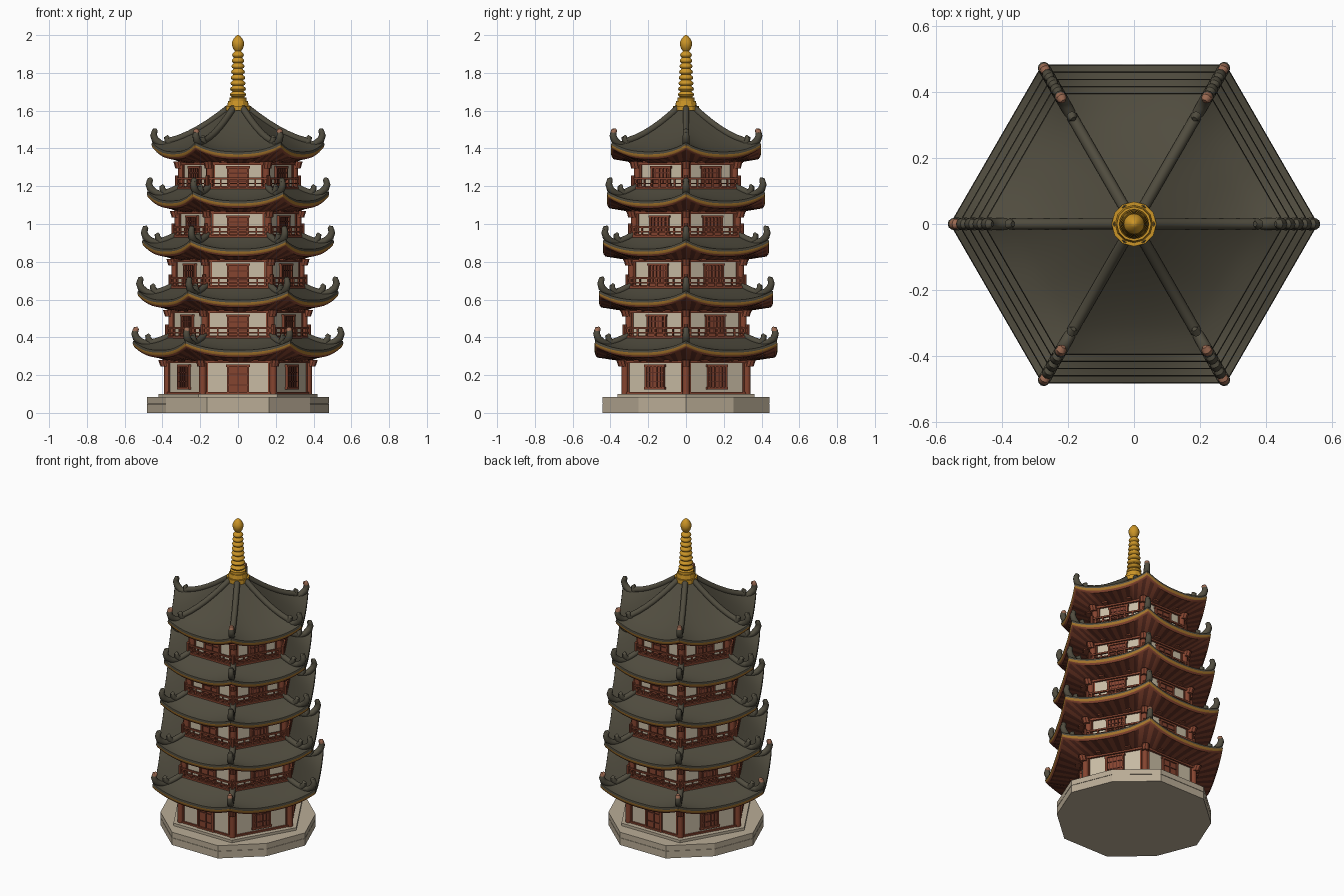
import bpy, bmesh, math
from mathutils import Vector, Matrix

if "Cube" in bpy.data.objects:
    bpy.data.objects.remove(bpy.data.objects["Cube"])

def material(name, rgb):
    m = bpy.data.materials.new(name)
    m.diffuse_color = (*rgb, 1)
    m.use_nodes = True
    m.node_tree.nodes["Principled BSDF"].inputs["Base Color"].default_value = m.diffuse_color
    return m

ROOF = material("roof_tile", (.080, .072, .049))
RED = material("red_wood", (.235, .058, .029))
DARK = material("dark_red_wood", (.12, .030, .018))
CREAM = material("cream_plaster", (.58, .50, .37))
STONE = material("pale_stone", (.49, .415, .305))
GOLD = material("gold", (.60, .30, .02))
TRIM = material("eave_ochre", (.38, .175, .025))
TERRA = material("terracotta", (.33, .145, .085))

def finish(name, bm, mats, smooth=0):
    bmesh.ops.recalc_face_normals(bm, faces=bm.faces)
    me = bpy.data.meshes.new(name)
    bm.to_mesh(me)
    bm.free()
    for m in mats:
        me.materials.append(m)
    ob = bpy.data.objects.new(name, me)
    bpy.context.collection.objects.link(ob)
    if smooth:
        bpy.context.view_layer.objects.active = ob
        ob.select_set(True)
        bpy.ops.object.shade_smooth_by_angle(angle=math.radians(smooth))
        ob.select_set(False)
    return ob

def prism(bm, pts, z0, z1, grow=1.0):
    """Vertical prism over a plan outline."""
    lo = [bm.verts.new((x, y, z0)) for x, y in pts]
    hi = [bm.verts.new((x * grow, y * grow, z1)) for x, y in pts]
    n = len(pts)
    bm.faces.new(lo[::-1])
    bm.faces.new(hi)
    for i in range(n):
        bm.faces.new((lo[i], lo[(i + 1) % n], hi[(i + 1) % n], hi[i]))

def ring_pts(r, n=6, off=0, c=(0, 0)):
    return [(c[0] + r * math.cos(off + i * math.tau / n),
             c[1] + r * math.sin(off + i * math.tau / n)) for i in range(n)]

def face_box(bm, i, apo, x, z, w, h, d, mat=0):
    """Box on side i of the hexagon, x along the side, z its middle height."""
    a = math.radians(30 + 60 * i)
    m = (Matrix.Rotation(a, 4, 'Z') @ Matrix.Translation((apo, x, z))
         @ Matrix.Diagonal((d, w, h, 1)))
    res = bmesh.ops.create_cube(bm, size=1, matrix=m)
    for f in {f for v in res["verts"] for f in v.link_faces}:
        f.material_index = mat

def tube(bm, path, ang, n=10, mat=0):
    """Round tube along (radius, z, thickness) points in the plane at angle ang."""
    c, s = math.cos(ang), math.sin(ang)
    rings = []
    for k, (r, z, t) in enumerate(path):
        a, b = path[max(k - 1, 0)], path[min(k + 1, len(path) - 1)]
        d = Vector((b[0] - a[0], b[1] - a[1])).normalized()
        ring = []
        for j in range(n):
            q = j * math.tau / n
            rr, zz = r - d.y * t * math.cos(q), z + d.x * t * math.cos(q)
            w = t * math.sin(q)
            ring.append(bm.verts.new((rr * c - w * s, rr * s + w * c, zz)))
        rings.append(ring)
    fs = [bm.faces.new(rings[0]), bm.faces.new(rings[-1][::-1])]
    for p, q in zip(rings, rings[1:]):
        fs += [bm.faces.new((p[j], p[(j + 1) % n], q[(j + 1) % n], q[j])) for j in range(n)]
    for f in fs:
        f.material_index = mat

# stone base: ten-sided platform with one joint line, plus hexagonal plinth
deca = [(.483, 0), (.382, .252), (.165, .443), (-.165, .443), (-.382, .252),
        (-.483, 0), (-.382, -.252), (-.165, -.443), (.165, -.443), (.382, -.252)]
bm = bmesh.new()
prism(bm, deca, 0, .046)
prism(bm, [(x * .993, y * .993) for x, y in deca], .046, .049)
prism(bm, deca, .049, .083)
prism(bm, ring_pts(.42), .083, .10)
finish("stone_base", bm, [STONE])

EAVE = [.305, .57, .84, 1.095, 1.355]      # eave height at mid side
TIP = [.555, .53, .505, .48, .455]         # corner radius of each roof
BODY = [.385, .362, .345, .328, .31]       # corner radius of each storey
LIFT, NU = .05, 16

def roof(n):
    e, tip, body = EAVE[n], TIP[n], BODY[n]
    top = n == 4
    r_in, z_in = (.05, 1.612) if top else (BODY[n + 1] - .01, e + .105)
    power = 1.4 if top else 1.35
    def surf(r):                            # concave tile slope
        t = (r - r_in) / (tip - r_in)
        return e + .027 + (z_in - e - .027) * (1 - t) ** power
    def lift(r):
        return LIFT * max(0, (r - r_in) / (tip - r_in)) ** 2.5
    # closed section: slope, eave strip, soffit
    sec = [r_in + (tip - r_in) * k / 8 for k in range(9)]
    sec = [(r, surf(r), lift(r)) for r in sec]
    sec += [(tip + .003, e + .014, LIFT), (tip - .002, e - .001, LIFT),
            (tip - .012, e - .012, LIFT), (body - .02, e - .035, 0)]
    bm = bmesh.new()
    for i in range(6):
        a = Vector((math.cos(math.radians(60 * i)), math.sin(math.radians(60 * i)), 0))
        b = Vector((math.cos(math.radians(60 * i + 60)), math.sin(math.radians(60 * i + 60)), 0))
        cols = []
        for j in range(NU + 1):
            u = j / NU
            p = a.lerp(b, u)
            cols.append([bm.verts.new((p.x * r, p.y * r, z + l * abs(2 * u - 1) ** 2.5))
                         for r, z, l in sec])
        for j in range(NU):
            for k in range(len(sec) - 1):
                f = bm.faces.new((cols[j][k], cols[j][k + 1], cols[j + 1][k + 1], cols[j + 1][k]))
                f.material_index = 0 if k < 9 else 1 if k == 9 else 2 if k == 10 else 2 + j % 2
    bmesh.ops.remove_doubles(bm, verts=bm.verts, dist=1e-4)
    finish(f"roof_{n + 1}", bm, [ROOF, TRIM, RED, DARK], 35)

    # hip ridges, upturned horns and small inner horns
    bm = bmesh.new()
    zc = e + .025 + LIFT
    end = tip - .09
    hip = [r_in + (end - r_in) * k / 6 for k in range(7)]
    for i in range(6):
        g = math.radians(60 * i)
        # clay tips only on the lowest and highest roofs
        clay = 1 if (n == 0 and i != 0) or (top and i % 3) else 0
        tube(bm, [(r, surf(r) + lift(r) + .002, .018) for r in hip], g)
        tube(bm, [(end - .02, zc - .022, .016), (tip - .045, zc - .006, .019),
                  (tip - .017, zc + .016, .020), (tip - .008, zc + .040, .018),
                  (tip - .012, zc + .054, .016)], g)
        tube(bm, [(tip - .010, zc + .050, .016), (tip - .016, zc + .064, .016),
                  (tip - .026, zc + .070, .008)], g, mat=clay)
        tube(bm, [(tip - .105, zc - .014, .018), (tip - .082, zc + .008, .018),
                  (tip - .078, zc + .026, .015), (tip - .088, zc + .036, .008)], g)
    finish(f"roof_ridges_{n + 1}", bm, [ROOF, TERRA], 40)

def storey(n):
    z0 = .10 if n == 0 else EAVE[n - 1] + .095
    z1 = EAVE[n] - .005
    r = BODY[n] - .012
    apo, side = r * math.cos(math.pi / 6), r
    h = z1 - z0
    bm = bmesh.new()
    prism(bm, ring_pts(r), z0 - .01, z1)
    finish(f"walls_{n + 1}", bm, [CREAM])

    # corner columns with bracket heads
    bm = bmesh.new()
    for x, y in ring_pts(r):
        prism(bm, ring_pts(.019, 10, c=(x, y)), z0, z1)
        k = 1.04
        prism(bm, ring_pts(.022, 8, c=(x * k, y * k)), z1 - .055, z1 - .02, 1.03)
    # beams, sill and panel posts
    for i in range(6):
        face_box(bm, i, apo, 0, z1 - .022, side, .03, .026)
        face_box(bm, i, apo, 0, z0 + .005, side, .012, .022)
        for s in (-1, 1):
            face_box(bm, i, apo, s * (side / 2 - .024), z0 + h / 2, .008, h, .012)
            face_box(bm, i, apo + .02, s * side * .25, z1 - .012, .03, .03, .05)
    finish(f"timber_frame_{n + 1}", bm, [RED], 40)

    # doors on front and back, lattice windows on the other sides
    bm = bmesh.new()
    for i in range(6):
        door = i in (1, 4)
        w = .106
        lo = z0 + (.005 if door else .03 if n == 0 else .015)
        hi = z1 - .05
        zc, hh = (lo + hi) / 2, hi - lo
        face_box(bm, i, apo, 0, zc, w, hh, .012)
        for s in (-1, 1):
            face_box(bm, i, apo, s * w / 2, zc, .011, hh, .03)
            face_box(bm, i, apo, 0, zc + s * hh / 2, w + .02, .012, .03)
        for x in (0,) if door else (-.033, -.011, .011, .033):
            face_box(bm, i, apo + .006, x, zc, .007, hh, .008, 1)
        for q in (-.2, .2):
            face_box(bm, i, apo + .006, 0, zc + q * hh, w, .006, .008, 1)
    finish(f"doors_and_windows_{n + 1}", bm, [RED, DARK])

    # balcony rail on upper storeys
    if n:
        bm = bmesh.new()
        rr = BODY[n] + .014
        ra = rr * math.cos(math.pi / 6)
        face_z = z0 - .012
        for i in range(6):
            for dz, t in ((.012, .012), (.036, .007), (.062, .01)):
                face_box(bm, i, ra, 0, face_z + dz, rr + .012, t, .01)
            for j in range(-3, 4):
                face_box(bm, i, ra, j * rr / 7, face_z + .034, .008, .056, .008)
        for x, y in ring_pts(rr):
            prism(bm, ring_pts(.010, 8, c=(x, y)), face_z - .01, face_z + .08)
        finish(f"balcony_rail_{n + 1}", bm, [RED])

for n in range(5):
    roof(n)
    storey(n)

# gilded spire: stepped foot, tapering rings, onion finial
bm = bmesh.new()
prism(bm, ring_pts(.068, 12), 1.600, 1.626)
prism(bm, ring_pts(.057, 12), 1.626, 1.652, .92)
finish("spire_foot", bm, [GOLD])
prof = [(.046, 1.65), (.046, 1.668)]
for k in range(8):
    z, r = 1.672 + k * .03, .044 - k * .0018
    prof += [(r * .7, z), (r * .92, z + .006), (r, z + .013), (r * .92, z + .020), (r * .7, z + .026)]
prof += [(.016, 1.915), (.026, 1.928), (.032, 1.948), (.031, 1.966), (.021, 1.984),
         (.011, 1.995), (.004, 2.0)]
bm = bmesh.new()
rings = [[bm.verts.new((x, y, z)) for x, y in ring_pts(r, 20)] for r, z in prof]
for p, q in zip(rings, rings[1:]):
    for j in range(20):
        bm.faces.new((p[j], p[(j + 1) % 20], q[(j + 1) % 20], q[j]))
bm.faces.new(rings[-1])
bm.faces.new(rings[0][::-1])
finish("spire_rings", bm, [GOLD], 50)
